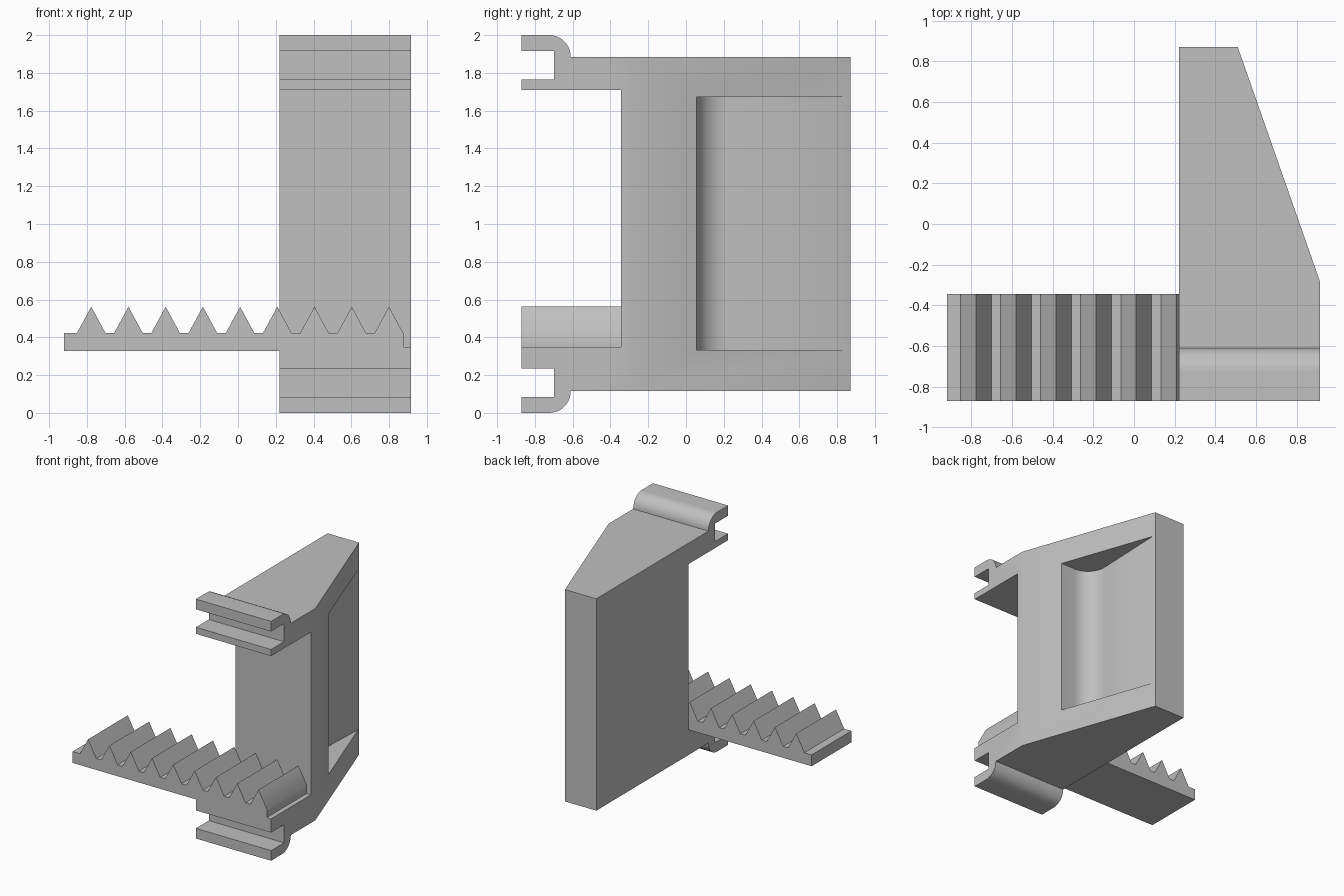
import bpy, bmesh, math
from mathutils import Vector

cube = bpy.data.objects.get("Cube")
if cube:
    bpy.data.objects.remove(cube, do_unlink=True)

grey = bpy.data.materials.new("light grey")
grey.use_nodes = True
colour = (0.53, 0.53, 0.53, 1)
grey.diffuse_color = colour
grey.node_tree.nodes["Principled BSDF"].inputs["Base Color"].default_value = colour


def prism(name, outline, axis, start, end):
    """Extrude a 2D outline along an axis; outline keeps the other axes in order."""
    def place(p):
        co = list(p)
        co.insert(axis, start)
        return co
    bm = bmesh.new()
    face = bm.faces.new([bm.verts.new(place(p)) for p in outline])
    moved = bmesh.ops.extrude_face_region(bm, geom=[face])["geom"]
    shift = Vector((0, 0, 0))
    shift[axis] = end - start
    bmesh.ops.translate(bm, vec=shift, verts=[v for v in moved if isinstance(v, bmesh.types.BMVert)])
    bmesh.ops.recalc_face_normals(bm, faces=bm.faces)
    mesh = bpy.data.meshes.new(name)
    bm.to_mesh(mesh)
    bm.free()
    obj = bpy.data.objects.new(name, mesh)
    bpy.context.collection.objects.link(obj)
    mesh.materials.append(grey)
    return obj


def arc(cx, cy, r, a0, a1, steps=12):
    angles = [math.radians(a0 + (a1 - a0) * i / steps) for i in range(steps + 1)]
    return [(cx + r * math.cos(a), cy + r * math.sin(a)) for a in angles]


def cut(obj, cutter):
    mod = obj.modifiers.new("cut", "BOOLEAN")
    mod.operation = "DIFFERENCE"
    mod.solver = "EXACT"
    mod.object = cutter
    bpy.context.view_layer.objects.active = obj
    bpy.ops.object.modifier_apply(modifier=mod.name)
    bpy.data.objects.remove(cutter, do_unlink=True)


FRONT, INNER, BACK = -0.87, -0.345, 0.87
LEFT, RIGHT = 0.22, 0.915

# Body with a slotted hook at the top and bottom, as one side profile
def hook(lip):
    return [(INNER, lip), (FRONT, lip), (FRONT, 1.765), (-0.7, 1.765), (-0.7, 1.915),
            (FRONT, 1.915), (FRONT, 2)] + arc(-0.725, 1.885, 0.115, 90, 0) + [(BACK, 1.885)]

upper = hook(1.71)
lower = [(y, 2 - z) for y, z in reversed(hook(1.65))]
body = prism("body_with_hooks", upper + lower, 0, LEFT, RIGHT)

# Slanted outer side
cut(body, prism("slant_cutter", [(0.915, -0.285), (0.51, 0.87), (0.475, 0.97), (1.2, 0.97), (1.2, -0.285)],
                2, -0.5, 2.5))

# Curved finger recess in the slanted side
scoop = [(1.1, 0.055)] + arc(0.66, 0.22, 0.165, 270, 180, 16) + [(0.518, 0.85), (0.52, 0.9), (1.1, 0.9)]
cut(body, prism("recess_cutter", scoop, 2, 0.333, 1.672))

# Toothed rack, resting on the lower hook
ROOT, TIP, PITCH = 0.422, 0.562, 0.197
rack_outline = [(-0.92, 0.327), (-0.92, ROOT)]
for i in range(9):
    x = -0.777 + i * PITCH
    rack_outline += [(x - 0.076, ROOT), (x, TIP), (x + 0.076, ROOT)]
rack_outline += [(0.875, 0.35), (LEFT, 0.35), (LEFT, 0.327)]
rack = prism("toothed_rack", rack_outline, 1, FRONT, INNER)

for obj in (body, rack):
    bpy.ops.object.select_all(action="DESELECT")
    obj.select_set(True)
    bpy.context.view_layer.objects.active = obj
    bpy.ops.object.shade_smooth_by_angle(angle=math.radians(30))
